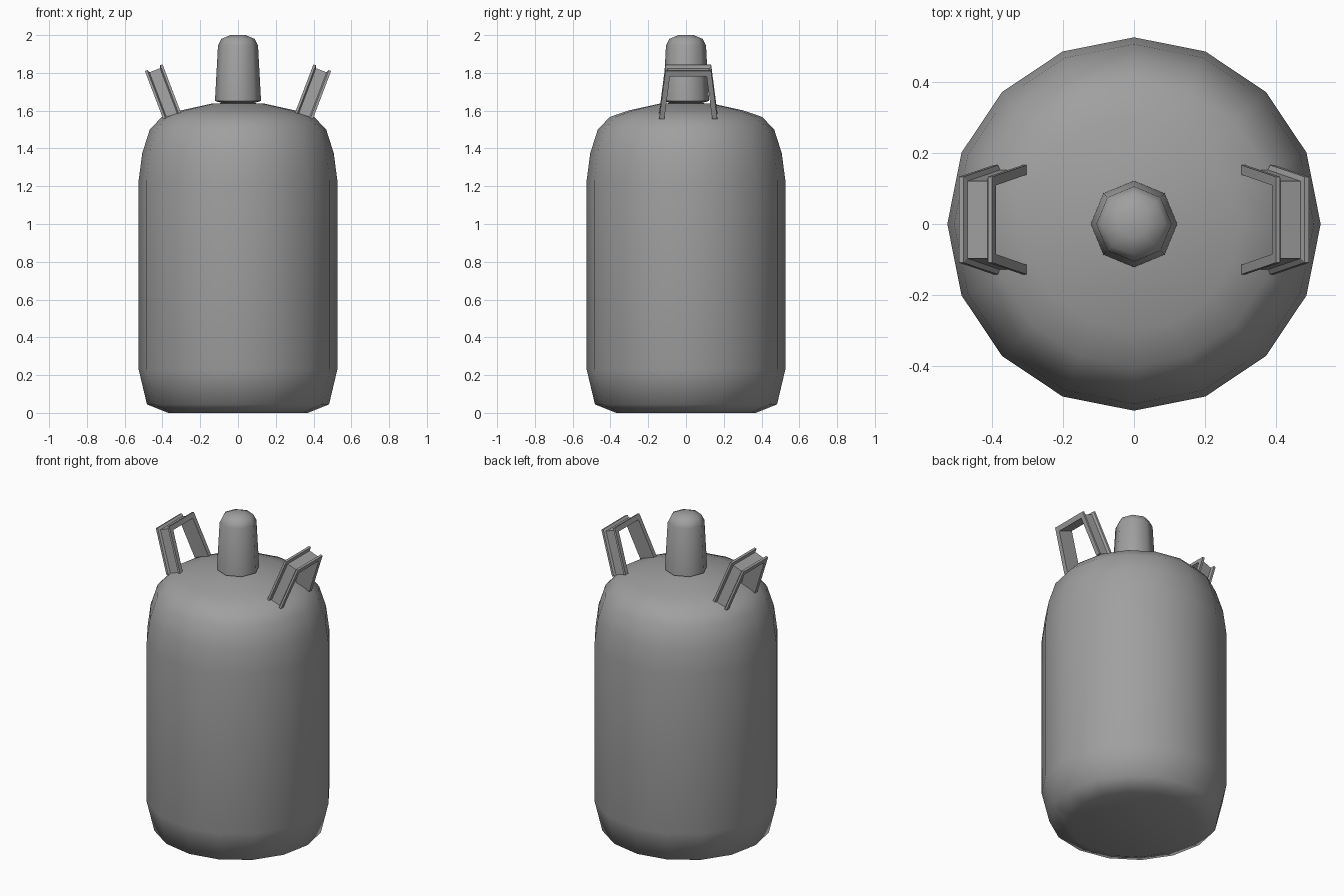
import bpy, bmesh, math
from mathutils import Vector

if "Cube" in bpy.data.objects:
    bpy.data.objects.remove(bpy.data.objects["Cube"])

grey = bpy.data.materials.new("dark_grey")
grey.diffuse_color = (0.35, 0.35, 0.35, 1)
grey.use_nodes = True
grey.node_tree.nodes["Principled BSDF"].inputs["Base Color"].default_value = grey.diffuse_color


def finish(name, bm, angle):
    bmesh.ops.recalc_face_normals(bm, faces=bm.faces)
    mesh = bpy.data.meshes.new(name)
    bm.to_mesh(mesh)
    bm.free()
    mesh.materials.append(grey)
    obj = bpy.data.objects.new(name, mesh)
    bpy.context.collection.objects.link(obj)
    bpy.ops.object.select_all(action='DESELECT')
    obj.select_set(True)
    bpy.context.view_layer.objects.active = obj
    bpy.ops.object.shade_smooth_by_angle(angle=math.radians(angle))
    return obj


def skin(bm, rings):
    """Join successive closed rings of points and cap both ends."""
    loops = [[bm.verts.new(p) for p in ring] for ring in rings]
    n = len(loops[0])
    for a, b in zip(loops, loops[1:]):
        for i in range(n):
            j = (i + 1) % n
            bm.faces.new((a[i], a[j], b[j], b[i]))
    bm.faces.new(loops[0][::-1])
    bm.faces.new(loops[-1])


def lathe(name, profile, sides, angle):
    bm = bmesh.new()
    step = 2 * math.pi / sides
    skin(bm, [[(r * math.cos(i * step), r * math.sin(i * step), z)
               for i in range(sides)] for r, z in profile])
    return finish(name, bm, angle)


# Cylinder body with rounded shoulder and foot
lathe("tank_body", [(0.37, 0.0), (0.482, 0.045), (0.526, 0.23), (0.526, 1.23),
                    (0.507, 1.375), (0.467, 1.5), (0.403, 1.567),
                    (0.30, 1.602), (0.14, 1.637), (0.06, 1.641)], 16, 60)

# Valve cap on top
lathe("valve_cap", [(0.07, 1.635), (0.122, 1.652), (0.106, 1.945),
                    (0.088, 1.98), (0.04, 2.0)], 8, 60)

# Handle: channel section swept along a tapered arch, leaning outwards
base = Vector((0.352, 0.012, 1.58))
up = Vector((0.356, 0, 0.935))
side = Vector((0.935, 0, -0.356))
W = 0.05
section = [(-W, 1), (W, 1), (W, 0), (W - 0.013, 0), (W - 0.02, 0.5),
           (0.02 - W, 0.5), (0.013 - W, 0), (-W, 0)]
outer = [(-0.154, -0.008), (-0.121, 0.265), (0.121, 0.265), (0.154, -0.008)]
inner = [(-0.127, -0.008), (-0.097, 0.235), (0.097, 0.235), (0.127, -0.008)]
rings = []
for (oy, oz), (iy, iz) in zip(outer, inner):
    rings.append([base + side * w + up * (oz + (iz - oz) * t)
                  + Vector((0, oy + (iy - oy) * t, 0)) for w, t in section])
bm = bmesh.new()
skin(bm, rings)
handles = finish("handles", bm, 30)
mirror = handles.modifiers.new("mirror", 'MIRROR')
mirror.use_axis = (True, False, False)
